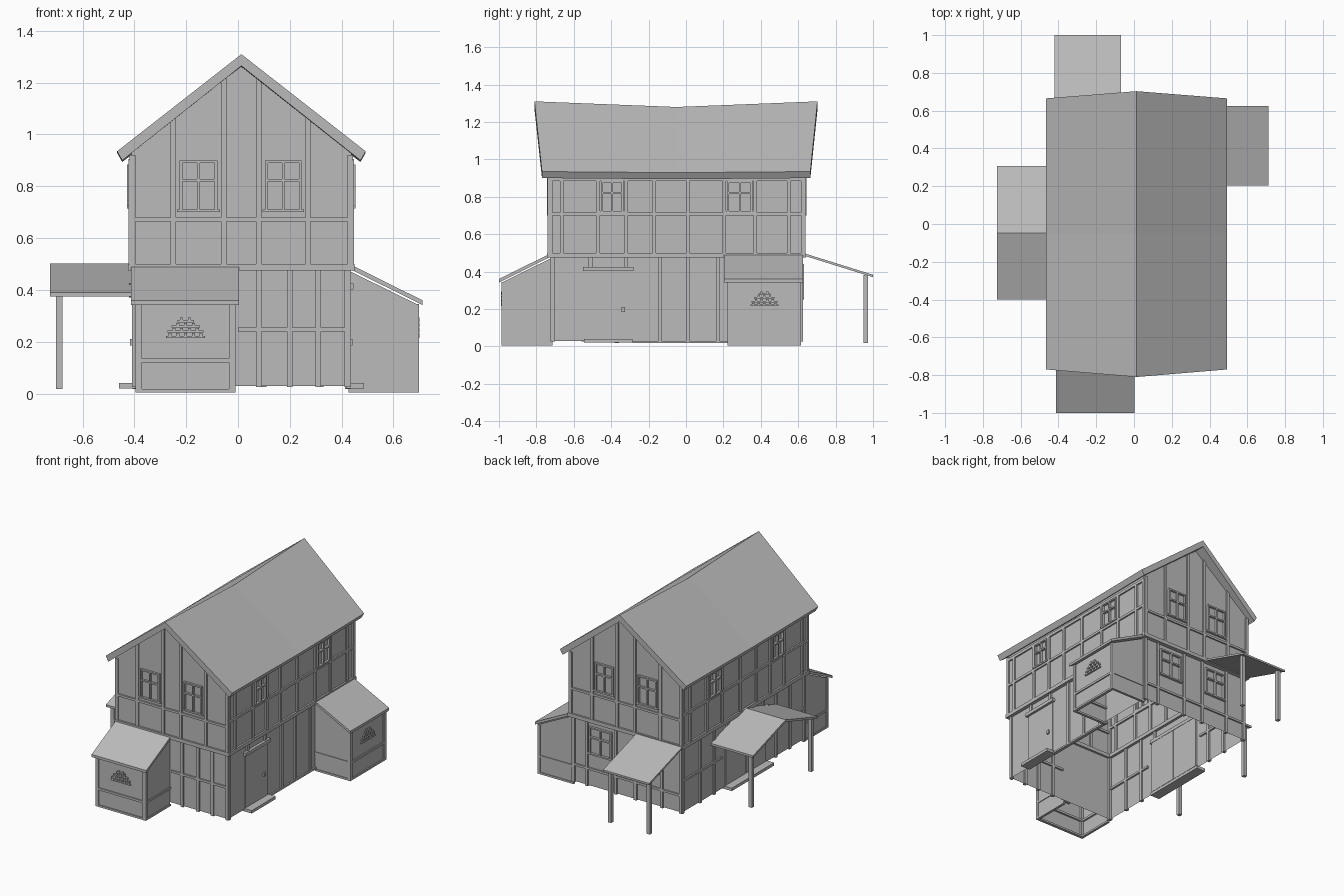
import bpy, bmesh
from mathutils import Vector

cube = bpy.data.objects.get("Cube")
if cube:
    bpy.data.objects.remove(cube)

grey = bpy.data.materials.new("plain grey")
grey.use_nodes = True
COLOUR = (0.5, 0.5, 0.5, 1)
grey.diffuse_color = COLOUR
grey.node_tree.nodes["Principled BSDF"].inputs["Base Color"].default_value = COLOUR

CX, CY = 0.013, -0.05           # centre of the main house
SLOPE, RIDGE = 0.776, 1.31      # main roof pitch and ridge height


def finish(name, bm):
    bmesh.ops.recalc_face_normals(bm, faces=bm.faces)
    mesh = bpy.data.meshes.new(name)
    bm.to_mesh(mesh)
    bm.free()
    mesh.materials.append(grey)
    obj = bpy.data.objects.new(name, mesh)
    bpy.context.collection.objects.link(obj)
    return obj


def add_box(bm, lo, hi):
    verts = bmesh.ops.create_cube(bm, size=1)["verts"]
    lo, hi = Vector(lo), Vector(hi)
    for v in verts:
        v.co = (lo + hi) / 2 + v.co * (hi - lo)


def boxes(name, spans):
    bm = bmesh.new()
    for x0, x1, y0, y1, z0, z1 in spans:
        add_box(bm, (x0, y0, z0), (x1, y1, z1))
    return finish(name, bm)


def on_wall(name, axis, sign, plane, rects, out=0.01, inner=0.012):
    """Timber rectangles (u0, u1, z0, z1) lying on a wall facing sign * axis."""
    a, b = sorted((plane - sign * inner, plane + sign * out))
    if axis == "x":
        return boxes(name, [(a, b, u0, u1, z0, z1) for u0, u1, z0, z1 in rects])
    return boxes(name, [(u0, u1, a, b, z0, z1) for u0, u1, z0, z1 in rects])


def loft(name, rings, caps=True):
    """Bridge matching closed rings of points."""
    bm = bmesh.new()
    loops = [[bm.verts.new(p) for p in ring] for ring in rings]
    n = len(loops[0])
    for a, b in zip(loops, loops[1:]):
        for i in range(n):
            j = (i + 1) % n
            bm.faces.new((a[i], a[j], b[j], b[i]))
    if caps:
        bm.faces.new(loops[0])
        bm.faces.new(loops[-1])
    return finish(name, bm)


def posts(centres, z0, z1, w=0.02):
    return [(c - w / 2, c + w / 2, z0, z1) for c in centres]


def window(u0, u1, z0, z1, t=0.01):
    """Frame, cross bars and a wider sill."""
    um, zm = (u0 + u1) / 2, z0 + (z1 - z0) * 0.6
    return [(u0, u0 + t, z0, z1), (u1 - t, u1, z0, z1), (u0, u1, z1 - t, z1),
            (u0, u1, zm - t / 2, zm + t / 2), (um - t / 2, um + t / 2, z0, z1),
            (u0 - t, u1 + t, z0 - t, z0)]


# Main walls, open below
UX, UY, LX, LY = 0.425, 0.68, 0.413, 0.665
X0, X1, Y0, Y1 = CX - UX, CX + UX, CY - UY, CY + UY
LX0, LX1, LY0, LY1 = CX - LX, CX + LX, CY - LY, CY + LY


def under_roof(x):
    return RIDGE - 0.045 - abs(x - CX) * SLOPE


def rect_ring(x0, x1, y0, y1, z):
    return [(x0, y0, z), (x1, y0, z), (x1, y1, z), (x0, y1, z)]


loft("lower_walls", [rect_ring(LX0, LX1, LY0, LY1, z) for z in (0.03, 0.49)], caps=False)
bm = bmesh.new()
eave = under_roof(X1) + 0.01
ends = []
for y in (Y0, Y1):
    prof = [(X0, 0.49), (X0, eave), (CX, RIDGE - 0.035), (X1, eave), (X1, 0.49)]
    ends.append([bm.verts.new((x, y, z)) for x, z in prof])
    bm.faces.new(ends[-1])
for i in (0, 3):
    bm.faces.new((ends[0][i], ends[0][i + 1], ends[1][i + 1], ends[1][i]))
finish("upper_walls", bm)

# Main roof with a sagging ridge and raked ends
rings = []
for y_ridge, y_eave, sag in ((-0.81, -0.77, 0), (CY, CY, 0.03), (0.703, 0.665, 0)):
    hw, ez = 0.48, 0.935 - sag * 0.2
    rings.append([(CX, y_ridge, RIDGE - sag), (CX + hw, y_eave, ez),
                  (CX + hw - 0.02, y_eave, ez - 0.035), (CX, y_ridge, RIDGE - 0.045 - sag),
                  (CX - hw + 0.02, y_eave, ez - 0.035), (CX - hw, y_eave, ez)])
loft("main_roof", rings)

# Jetty beam around the house between the storeys
T = 0.012
boxes("jetty_beams", [
    (X0 - T, X1 + T, Y0 - T, Y0 + 0.03, 0.475, 0.5), (X0 - T, X1 + T, Y1 - 0.03, Y1 + T, 0.475, 0.5),
    (X0 - T, X0 + 0.03, Y0, Y1, 0.475, 0.5), (X1 - 0.03, X1 + T, Y0, Y1, 0.475, 0.5)])

# Upper timbers and windows on both gable ends
GABLE = (-0.25, -0.055, 0.08, 0.27)
for label, sign, plane in (("front", -1, Y0), ("back", 1, Y1)):
    timbers = [(c - 0.01, c + 0.01, 0.5, under_roof(c) + 0.005) for c in GABLE]
    timbers += posts((X0 + 0.005, X1 - 0.005), 0.5, 0.92, 0.022)
    timbers += [(X0, X1, 0.665, 0.68)]
    on_wall(label + "_upper_timbers", "y", sign, plane, timbers)
    on_wall(label + "_upper_windows", "y", sign, plane,
            window(-0.225, -0.08, 0.71, 0.9) + window(0.105, 0.245, 0.71, 0.9), 0.014)

# Upper timbers and windows on both long sides
SIDE = (-0.665, -0.47, -0.32, -0.17, 0.01, 0.205, 0.37, 0.55)
for label, sign, plane in (("left", 1, X1), ("right", -1, X0)):
    timbers = posts(SIDE, 0.5, 0.9) + posts((Y0 + 0.005, Y1 - 0.005), 0.5, 0.9)
    timbers += [(Y0, Y1, 0.7, 0.717), (Y0, Y1, 0.885, 0.905)]
    on_wall(label + "_upper_timbers", "x", sign, plane, timbers)
    on_wall(label + "_upper_windows", "x", sign, plane,
            window(-0.455, -0.335, 0.725, 0.885) + window(0.22, 0.355, 0.725, 0.885), 0.016)

# Lower timbers
CORNERS_X, CORNERS_Y = (LX0 + 0.005, LX1 - 0.005), (LY0 + 0.005, LY1 - 0.005)
on_wall("front_lower_timbers", "y", -1, LY0, posts((0.08, 0.2, 0.31) + CORNERS_X, 0.025, 0.48)
        + [(0.0, LX1, 0.24, 0.255)])
on_wall("back_lower_timbers", "y", 1, LY1, posts((-0.25, -0.05, 0.1, 0.32) + CORNERS_X, 0.025, 0.48)
        + [(LX0, LX1, 0.14, 0.155)])
on_wall("back_lower_windows", "y", 1, LY1,
        window(0.13, 0.3, 0.26, 0.44) + window(-0.23, -0.075, 0.26, 0.44), 0.016)
on_wall("left_lower_timbers", "x", 1, LX1, posts((-0.14, 0.01, 0.17) + CORNERS_Y, 0.025, 0.48)
        + [(-0.285, 0.23, 0.018, 0.03)])
on_wall("right_lower_timbers", "x", -1, LX0, posts((-0.55, -0.4, 0.27, 0.42) + CORNERS_Y, 0.025, 0.48)
        + [(LY0, -0.33, 0.24, 0.255), (0.19, LY1, 0.24, 0.255)])

# Doors with lintels, short studs, knobs and steps
for label, sign, plane, y0, y1, leaves in (("left", 1, LX1, -0.535, -0.295, 1),
                                           ("right", -1, LX0, -0.29, 0.15, 2)):
    width = (y1 - y0) / leaves
    on_wall(label + "_door", "x", sign, plane,
            [(y0 + i * width + 0.002, y0 + (i + 1) * width - 0.002, 0.04, 0.4) for i in range(leaves)], 0.006)
    on_wall(label + "_door_lintel", "x", sign, plane, [(y0 - 0.015, y1 + 0.015, 0.402, 0.425)], 0.02)
    on_wall(label + "_door_studs", "x", sign, plane, posts((y0 + 0.025, y1 - 0.025), 0.425, 0.476))
    on_wall(label + "_door_step", "x", sign, plane, [(y0 - 0.01, y1 + 0.01, 0.02, 0.04)], 0.06, 0.01)
    knob = y1 - 0.04 if leaves == 1 else y0 + width - 0.03
    on_wall(label + "_door_knob", "x", sign, plane, [(knob - 0.009, knob + 0.009, 0.185, 0.21)], 0.016)


def slab(name, corners, t):
    """Sloping roof sheet: four top corners and a thickness."""
    return loft(name, [[(x, y, z) for x, y, z in corners], [(x, y, z - t) for x, y, z in corners]])


def grille(mid):
    """Stepped arch of horizontal bars and staggered blocks."""
    rects = []
    for row, half in enumerate((0.075, 0.07, 0.055, 0.032)):
        z = 0.215 + row * 0.02
        rects.append((mid - half, mid + half, z, z + 0.008))
        count = 5 - row
        for i in range(count):
            c = mid + (i - (count - 1) / 2) * 0.03
            rects.append((c - 0.006, c + 0.006, z, z + 0.018))
    return rects


def lean_to(label, axis, sign, inner, outer, u0, u1, roof_u):
    """Closed shed: sloping body, timbers, grille and roof sheet."""
    def at(n, u, z):
        return (n, u, z) if axis == "x" else (u, n, z)
    bm = bmesh.new()
    ring = [(inner, 0.005), (outer, 0.005), (outer, 0.345), (inner, 0.475)]
    a, b = [[bm.verts.new(at(n, u, z)) for n, z in ring] for u in (u0, u1)]
    bm.faces.new(a)
    bm.faces.new(b)
    bm.faces.new((a[1], a[2], b[2], b[1]))
    finish(label + "_shed_walls", bm)
    on_wall(label + "_shed_front_timbers", axis, sign, outer,
            posts((u0 + 0.007, u1 - 0.007), 0.005, 0.345, 0.024)
            + [(u0, u1, 0.12, 0.135), (u0, u1, 0.005, 0.018)], 0.008)
    other = "y" if axis == "x" else "x"
    lo, hi = sorted((inner, outer))
    for side, u, s in (("low", u0, -1), ("high", u1, 1)):
        on_wall(label + "_shed_%s_side_rails" % side, other, s, u,
                [(lo, hi, 0.12, 0.135), (lo, hi, 0.005, 0.018)], 0.005)
    on_wall(label + "_shed_grille", axis, sign, outer, grille((u0 + u1) / 2), 0.01)
    r0, r1 = roof_u
    tip = outer + sign * 0.022
    root = inner + sign * 0.02
    slab(label + "_shed_roof", [at(root, r0, 0.492), at(tip, r0, 0.36),
                                at(tip, r1, 0.36), at(root, r1, 0.492)], 0.018)


lean_to("front", "y", -1, LY0, -0.978, -0.39, -0.015, (-0.413, 0.003))
lean_to("left", "x", 1, LX1, 0.69, 0.228, 0.61, (0.203, 0.625))

# Open canopy at the back
slab("back_canopy_roof", [(-0.42, 0.625, 0.5), (-0.07, 0.625, 0.5),
                          (-0.07, 1.0, 0.383), (-0.42, 1.0, 0.383)], 0.013)
boxes("back_canopy_posts", [(x - 0.012, x + 0.012, 0.948, 0.974, 0.018, 0.382) for x in (-0.395, -0.1)])

# Gabled canopy over the double door
PEAK = -0.047
for label, y in (("front", -0.4), ("back", 0.307)):
    slab("side_canopy_%s_roof" % label, [(-0.725, PEAK, 0.502), (-0.405, PEAK, 0.502),
                                         (-0.405, y, 0.39), (-0.725, y, 0.39)], 0.015)
boxes("side_canopy_posts", [(-0.702, -0.677, y - 0.012, y + 0.012, 0.018, 0.39) for y in (-0.37, 0.275)])
